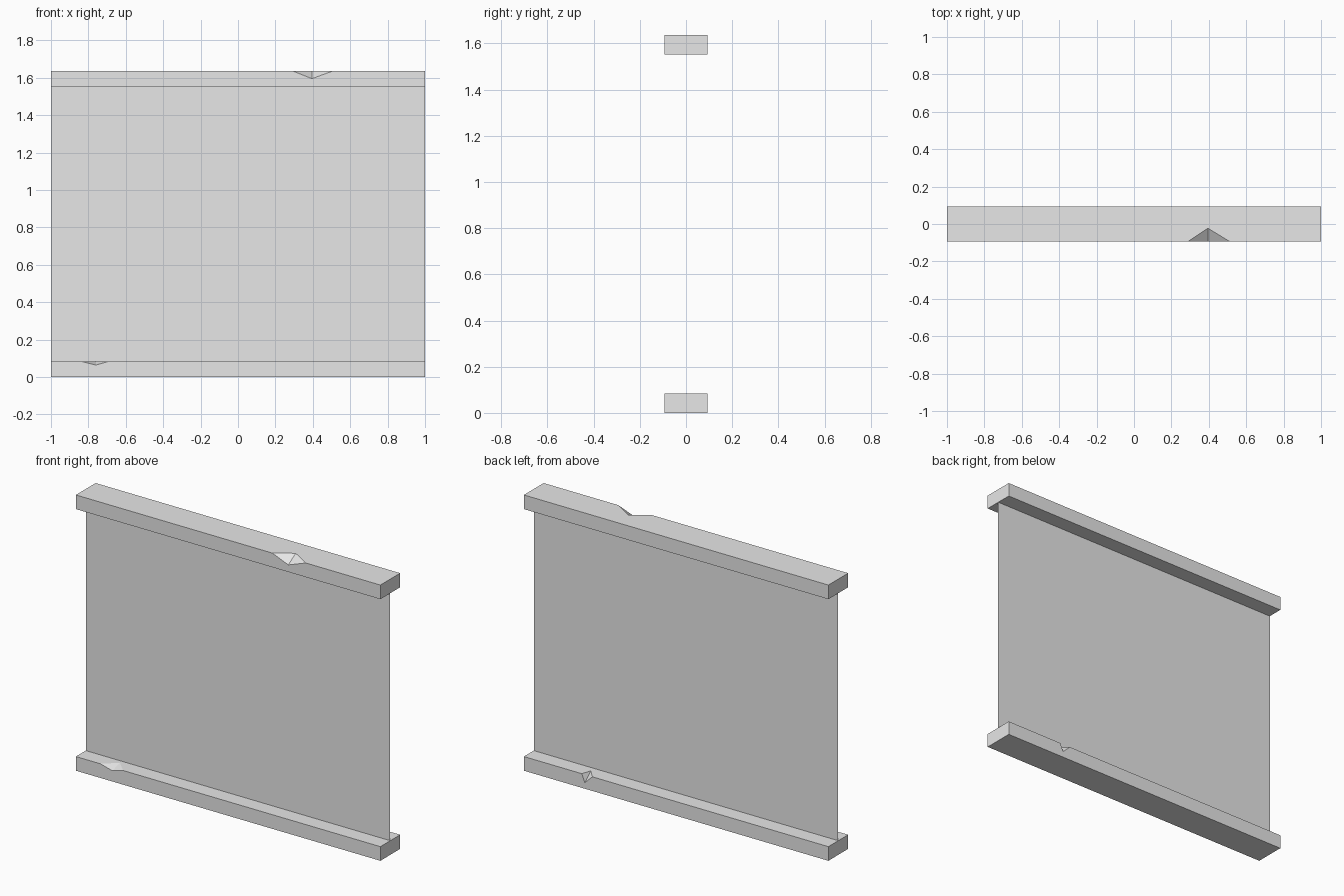
import bpy
import bmesh
from mathutils import Vector

if "Cube" in bpy.data.objects:
    bpy.data.objects.remove(bpy.data.objects["Cube"], do_unlink=True)

HALF_LENGTH, HALF_DEPTH = 1.0, 0.0925
HEIGHT, BEAM = 1.637, 0.084

grey = bpy.data.materials.new("plain grey")
grey.use_nodes = True
grey.diffuse_color = (0.8, 0.8, 0.8, 1)
grey.node_tree.nodes["Principled BSDF"].inputs["Base Color"].default_value = grey.diffuse_color


def add_object(name, bm):
    mesh = bpy.data.meshes.new(name)
    bm.to_mesh(mesh)
    bm.free()
    mesh.materials.append(grey)
    obj = bpy.data.objects.new(name, mesh)
    bpy.context.collection.objects.link(obj)
    return obj


def beam(name, bottom):
    bm = bmesh.new()
    bmesh.ops.create_cube(bm, size=1)
    bmesh.ops.scale(bm, verts=bm.verts, vec=(2 * HALF_LENGTH, 2 * HALF_DEPTH, BEAM))
    bmesh.ops.translate(bm, verts=bm.verts, vec=(0, 0, bottom + BEAM / 2))
    return add_object(name, bm)


def chip(target, start, apex, end, side, inward, drop):
    """Cut a two-faced notch out of a beam's upper edge (side -1 front, 1 back)."""
    top = max(v.co.z for v in target.data.vertices)
    y = side * HALF_DEPTH
    corners = [Vector((start, y, top)), Vector((end, y, top)),
               Vector((apex, y - side * inward, top)), Vector((apex, y, top - drop))]
    # Grow the cutter about its inner edge so it reaches past the beam's faces
    middle = (corners[2] + corners[3]) / 2
    bm = bmesh.new()
    for corner in corners:
        bm.verts.new(middle + (corner - middle) * 2)
    bmesh.ops.convex_hull(bm, input=bm.verts)
    bmesh.ops.recalc_face_normals(bm, faces=bm.faces)
    cutter = add_object("chip_cutter", bm)
    cutter.hide_render = True
    cut = target.modifiers.new("chip", 'BOOLEAN')
    cut.operation, cut.solver, cut.object = 'DIFFERENCE', 'EXACT', cutter
    with bpy.context.temp_override(object=target, active_object=target):
        bpy.ops.object.modifier_apply(modifier=cut.name)
    bpy.data.objects.remove(cutter, do_unlink=True)


# Rails with broken edges
bottom_beam = beam("bottom_beam", 0)
top_beam = beam("top_beam", HEIGHT - BEAM)
chip(top_beam, 0.29, 0.395, 0.51, -1, 0.07, 0.042)
chip(bottom_beam, -0.84, -0.76, -0.69, -1, 0.07, 0.02)
chip(bottom_beam, 0.55, 0.6, 0.62, 1, 0.057, 0.048)

# Flat sheet between the rails
bm = bmesh.new()
low, high = BEAM, HEIGHT - BEAM
bm.faces.new([bm.verts.new((x, 0, z)) for x, z in
              ((-HALF_LENGTH, low), (HALF_LENGTH, low), (HALF_LENGTH, high), (-HALF_LENGTH, high))])
add_object("wall_panel", bm)
